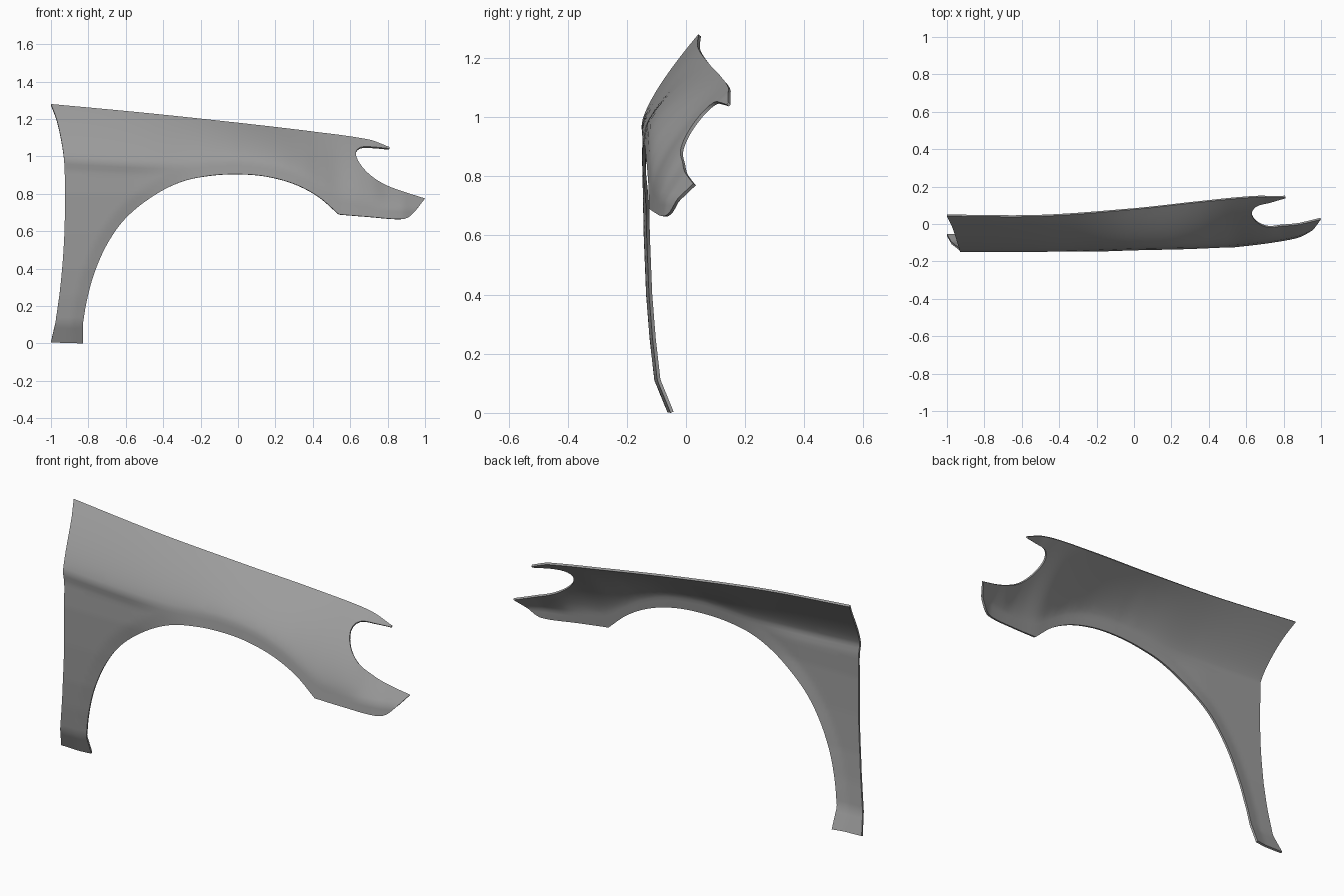
import bpy, math
from mathutils import Vector, kdtree
from mathutils.geometry import delaunay_2d_cdt

if "Cube" in bpy.data.objects:
    bpy.data.objects.remove(bpy.data.objects["Cube"])


def curve(pts, x):
    """Smooth value at x through (x, value) points."""
    x = min(max(x, pts[0][0]), pts[-1][0])
    n = len(pts)
    i = next(k for k in range(n - 1) if x <= pts[k + 1][0])

    def slope(k):
        a, b = pts[max(k - 1, 0)], pts[min(k + 1, n - 1)]
        return (b[1] - a[1]) / (b[0] - a[0])
    (x0, y0), (x1, y1) = pts[i], pts[i + 1]
    h = x1 - x0
    t = (x - x0) / h
    return ((2*t**3 - 3*t**2 + 1) * y0 + (t**3 - 2*t**2 + t) * h * slope(i)
            + (3*t**2 - 2*t**3) * y1 + (t**3 - t**2) * h * slope(i + 1))


def linear(pts, x):
    for (x0, y0), (x1, y1) in zip(pts, pts[1:]):
        if x <= x1:
            return y0 + (y1 - y0) * max(x - x0, 0) / (x1 - x0)
    return pts[-1][1]


def smooth(t):
    t = min(max(t, 0), 1)
    return t * t * (3 - 2 * t)


def spline(pts, step=0.015):
    """Dense 2D curve through pts, last point left out."""
    p = [Vector(q) for q in pts]
    out = []
    for i in range(len(p) - 1):
        a, b = p[i], p[i + 1]
        length = (b - a).length
        # tangents scaled to the chord to avoid overshoot
        ta = (b - p[max(i - 1, 0)]).normalized() * length
        tb = (p[min(i + 2, len(p) - 1)] - a).normalized() * length
        n = max(2, round(length / step))
        for k in range(n):
            t = k / n
            out.append((2*t**3 - 3*t**2 + 1) * a + (t**3 - 2*t**2 + t) * ta
                       + (3*t**2 - 2*t**3) * b + (t**3 - t**2) * tb)
    return out


# Outline edges in the side plane (x, z)
bottom = [(-1, 0.005), (-0.83, 0)]
arch_foot = [(-0.83, 0), (-0.83, 0.10)]
arch = [(-0.83, 0.10), (-0.81, 0.22), (-0.77, 0.37), (-0.70, 0.53), (-0.60, 0.67),
        (-0.45, 0.79), (-0.30, 0.865), (-0.15, 0.897), (0, 0.905), (0.15, 0.893),
        (0.30, 0.853), (0.43, 0.785), (0.54, 0.69)]
bumper = [(0.54, 0.69), (0.70, 0.677), (0.87, 0.665), (0.92, 0.68), (1.0, 0.775)]
lamp = [(1.0, 0.775), (0.9, 0.807), (0.8, 0.843), (0.72, 0.89), (0.66, 0.95), (0.63, 1.01),
        (0.64, 1.04), (0.67, 1.052), (0.73, 1.05), (0.81, 1.042)]
tip = [(0.81, 1.042), (0.81, 1.05)]
top = [(0.81, 1.05), (0.70, 1.09), (0.4, 1.133), (0, 1.18), (-0.5, 1.233), (-1, 1.28)]
rear = [(-1, 1.28), (-0.97, 1.20), (-0.945, 1.09), (-0.93, 0.98), (-0.925, 0.8),
        (-0.93, 0.55), (-0.95, 0.30), (-0.977, 0.105)]
rear_foot = [(-0.977, 0.105), (-1, 0.005)]

# Section controls along x: top line, crease line, bulge; pillar profile along z
top_z = [(-1, 1.28), (-0.5, 1.233), (0, 1.18), (0.4, 1.133), (0.7, 1.09), (0.81, 1.05), (1, 1.0)]
top_y = [(-1, 0.042), (-0.5, 0.041), (0, 0.078), (0.35, 0.116), (0.65, 0.143), (0.81, 0.143), (1, 0.18)]
crease_z = [(-1, 0.985), (-0.7, 0.966), (-0.5, 0.957), (-0.3, 0.953), (-0.1, 0.967), (0, 0.97),
            (0.2, 0.943), (0.35, 0.885), (0.45, 0.82), (0.54, 0.757), (0.62, 0.738), (0.8, 0.725), (1, 0.72)]
crease_y = [(-1, -0.149), (-0.5, -0.149), (-0.2, -0.139), (0, -0.132), (0.3, -0.126),
            (0.54, -0.115), (0.7, -0.098), (0.87, -0.068), (0.93, -0.044), (1, -0.013)]
bulge = [(-1, 1.35), (-0.4, 1.36), (0, 1.4), (0.4, 1.5), (0.63, 1.58), (0.72, 1.42), (0.8, 1.12), (1, 1.0)]
pillar = [(0, -0.062), (0.11, -0.107), (0.25, -0.123), (0.4, -0.135), (0.6, -0.143),
          (0.8, -0.147), (0.92, -0.143), (1.0, -0.143)]

# Lip of the wheel arch turns slightly inward on the pillar
arch_pts = spline(arch_foot) + spline(arch)
arch_tree = kdtree.KDTree(len(arch_pts))
for i, p in enumerate(arch_pts):
    arch_tree.insert((p.x, p.y, 0), i)
arch_tree.balance()


def depth(x, z):
    cz, cy = curve(crease_z, x), curve(crease_y, x)
    if z >= cz:
        t = (z - cz) / (curve(top_z, x) - cz)
        return cy + (curve(top_y, x) - cy) * t ** curve(bulge, x)
    flange = cy - 0.14 * (cz - z)
    k = smooth((cz - z) / 0.06)
    lip = 0.010 * max(1 - arch_tree.find((x, z, 0))[2] / 0.06, 0)
    post = cy * (1 - k) + (linear(pillar, z) + lip) * k
    w = smooth((x + 0.6) / 0.5)
    return post * (1 - w) + flange * w


# Flat panel: outline, feature lines and a filling grid
outline = []
for edge in (bottom, arch_foot, arch, bumper, lamp, tip, top, rear, rear_foot):
    outline += spline(edge)
points = list(outline)


def add_points(candidates, gap):
    tree = kdtree.KDTree(len(points))
    for i, p in enumerate(points):
        tree.insert((p.x, p.y, 0), i)
    tree.balance()
    points.extend(p for p in candidates if tree.find((p.x, p.y, 0))[2] > gap)


xs = [-1 + 0.0125 * i for i in range(161)]
add_points([Vector((x, curve(crease_z, x))) for x in xs], 0.008)
for drop in (-0.02, 0.02, 0.04, 0.06):
    add_points([Vector((x, curve(crease_z, x) - drop)) for x in xs], 0.010)
add_points([Vector((x, 0.11)) for x in xs if x < -0.8], 0.008)
add_points([Vector((-1 + 0.02 * i, 0.02 * j)) for i in range(101) for j in range(65)], 0.014)
flat, _, tris, *_ = delaunay_2d_cdt(points, [], [list(range(len(outline)))], 1, 1e-5)

# Fender skin pushed to depth
used = sorted({i for t in tris for i in t})
index = {v: k for k, v in enumerate(used)}
mesh = bpy.data.meshes.new("fender_panel")
mesh.from_pydata([(flat[i].x, depth(flat[i].x, flat[i].y), flat[i].y) for i in used], [],
                 [[index[i] for i in t] for t in tris])
fender = bpy.data.objects.new("fender_panel", mesh)
bpy.context.collection.objects.link(fender)
bpy.context.view_layer.objects.active = fender
fender.select_set(True)

# Mid-grey paint
paint = bpy.data.materials.new("grey_paint")
paint.diffuse_color = (0.33, 0.33, 0.33, 1)
paint.use_nodes = True
paint.node_tree.nodes["Principled BSDF"].inputs["Base Color"].default_value = paint.diffuse_color
mesh.materials.append(paint)

# Sheet thickness and shading
solid = fender.modifiers.new("sheet", 'SOLIDIFY')
solid.thickness = 0.011
solid.offset = -1
bpy.ops.object.modifier_apply(modifier=solid.name)
bpy.ops.object.shade_smooth_by_angle(angle=math.radians(35))
